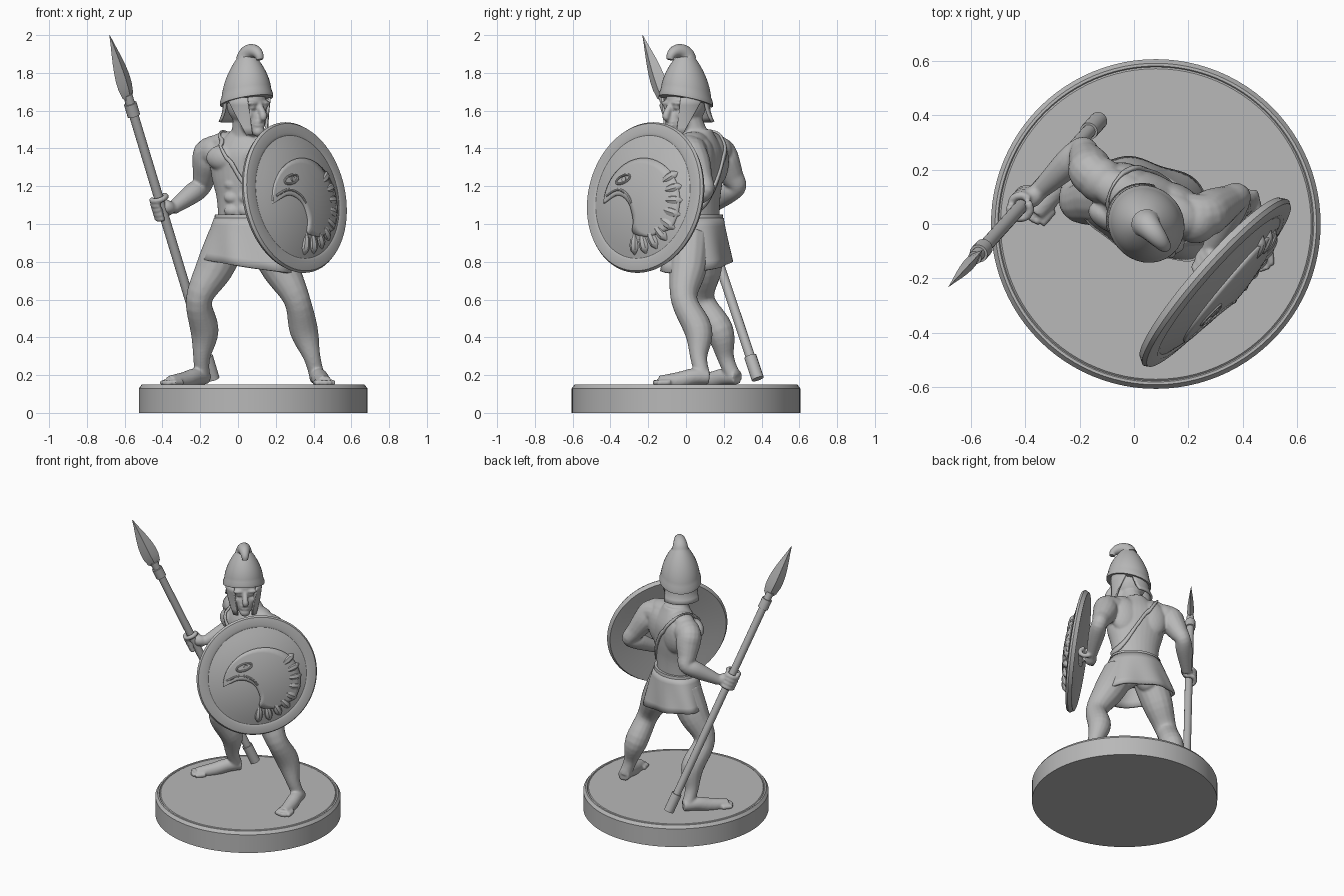
import bpy, bmesh
from math import sin, cos, pi, radians
from mathutils import Vector as V, Matrix

if "Cube" in bpy.data.objects:
    bpy.data.objects.remove(bpy.data.objects["Cube"])

GREY = (.48, .48, .48, 1)
stone = bpy.data.materials.new("stone_grey")
stone.use_nodes = True
stone.diffuse_color = GREY
stone.node_tree.nodes["Principled BSDF"].inputs["Base Color"].default_value = GREY
UP = V((0, 0, 1))


def finish(name, bm, angle=35, thickness=0):
    bmesh.ops.recalc_face_normals(bm, faces=bm.faces)
    mesh = bpy.data.meshes.new(name)
    bm.to_mesh(mesh)
    bm.free()
    mesh.materials.append(stone)
    part = bpy.data.objects.new(name, mesh)
    bpy.context.collection.objects.link(part)
    bpy.ops.object.select_all(action='DESELECT')
    part.select_set(True)
    bpy.context.view_layer.objects.active = part
    bpy.ops.object.shade_smooth_by_angle(angle=radians(angle))
    if thickness:
        solid = part.modifiers.new("thickness", 'SOLIDIFY')
        solid.thickness, solid.offset = thickness, 0
    return part


def skin(bm, rings, loop=True, caps=True):
    """Joins rows of points with quads."""
    rows = [[bm.verts.new(point) for point in row] for row in rings]
    count = len(rows[0])
    for low_row, high_row in zip(rows, rows[1:]):
        for i in range(count if loop else count - 1):
            j = (i + 1) % count
            bm.faces.new((low_row[i], low_row[j], high_row[j], high_row[i]))
    if caps:
        bm.faces.new(rows[0])
        bm.faces.new(rows[-1])


def ring(center, u, v, count=32):
    turns = [2 * pi * i / count for i in range(count)]
    return [center + u * cos(turn) + v * sin(turn) for turn in turns]


def spline(points, steps=5):
    p = [points[0] * 2 - points[1], *points, points[-1] * 2 - points[-2]]
    out = []
    for a, b, c, d in zip(p, p[1:], p[2:], p[3:]):
        for t in (i / steps for i in range(steps)):
            out.append(b + ((c - a) * t + (2 * a - 5 * b + 4 * c - d) * t * t
                            + (3 * b - a - 3 * c + d) * t * t * t) / 2)
    return out + [points[-1]]


def tube(bm, points, radii, count=16, steps=5):
    """Round tube through points; steps=1 keeps it straight."""
    path = spline([V((*point, r)) for point, r in zip(points, radii)], steps)
    rings, u = [], None
    for i, q in enumerate(path):
        along = (path[min(i + 1, len(path) - 1)] - path[max(i - 1, 0)]).to_3d().normalized()
        u = along.orthogonal() if u is None else u - along * u.dot(along)
        u.normalize()
        rings.append(ring(q.to_3d(), u * q.w, along.cross(u) * q.w, count))
    skin(bm, rings)


class Frame:
    """Local axes: side (own left), forward, up."""
    def __init__(self, center, yaw):
        self.center = V(center)
        self.side = V((cos(yaw), sin(yaw), 0))
        self.front = V((sin(yaw), -cos(yaw), 0))

    def at(self, side, front, z):
        return self.center + self.side * side + self.front * front + UP * z

    def ellipse(self, front, z, width, depth, count=32, tilt=0):
        return ring(self.at(0, front, z), self.side * width, self.front * depth + UP * tilt, count)

    def blob(self, bm, place, width, depth, height):
        size = Matrix((self.side * width, self.front * depth, UP * height)).transposed().to_4x4()
        bmesh.ops.create_icosphere(bm, subdivisions=3, radius=1,
                                   matrix=Matrix.Translation(self.at(*place)) @ size)


torso = Frame((.04, .06, 0), radians(-23))
head = Frame((.045, 0, 0), radians(40))

# Base
bm = bmesh.new()
middle = V((.08, 0, 0))
skin(bm, [ring(middle + UP * z, V((r, 0, 0)), V((0, r, 0)), 96)
          for r, z in ((.605, 0), (.605, .13), (.59, .15), (.58, .15), (.576, .145), (.57, .15))])
finish("round_base", bm, 20)

# Spear
butt, tip = V((-.13, .38, .18)), V((-.68, -.23, 2))
axis = (tip - butt).normalized()
wide = axis.cross(V((1, -1, 0))).normalized()
thin = axis.cross(wide)
bm = bmesh.new()
for start, end, radius in ((0, .13, .033), (.1, 1.65, .025), (1.53, 1.6, .034)):
    tube(bm, [butt + axis * start, butt + axis * end], [radius, radius], steps=1)
finish("spear_shaft", bm)
bm = bmesh.new()
blade = []
for t in (i / 8 for i in range(9)):
    half = max(.002, .055 * sin(pi * t ** .6))
    blade.append(ring(tip - axis * .4 * (1 - t), wide * half, thin * half * .4, 4))
skin(bm, blade)
finish("spear_blade", bm, 15)

# Body: overlapping muscles fused into one skin
bm = bmesh.new()
widths = spline([V((w, 0)) for w in (.15, .15, .16, .19, .19, .07)])
skin(bm, [torso.ellipse(0, .9 + .6 * i / (len(widths) - 1), w.x, .05 + .4 * w.x)
          for i, w in enumerate(widths)])
for s in (-1, 1):
    torso.blob(bm, (.09 * s, .08, 1.35), .1, .055, .07)      # chest
    torso.blob(bm, (.09 * s, -.07, 1.33), .1, .06, .13)      # shoulder blade
    torso.blob(bm, (.07 * s, -.04, .9), .08, .08, .1)        # seat
    torso.blob(bm, (.1 * s, -.02, 1.43), .12, .075, .06)     # neck base
    torso.blob(bm, (.19 * s, -.03, 1.385), .085, .085, .085)   # shoulder cap
    for row in range(3):
        torso.blob(bm, (.04 * s, .1, 1.07 + .07 * row), .04, .025, .03)
neck = torso.at(0, 0, 1.4)
tube(bm, [neck, neck.lerp(head.at(0, 0, 1.6), .5), head.at(0, 0, 1.6)], (.095, .075, .07))


def arm(shoulder, elbow, wrist):
    tube(bm, [shoulder.lerp(torso.at(0, 0, shoulder.z), .5), shoulder, shoulder.lerp(elbow, .3),
              shoulder.lerp(elbow, .7), elbow, elbow.lerp(wrist, .3), wrist],
         (.08, .08, .08, .063, .05, .055, .034))


def leg(hip, knee, ankle, toe):
    ahead = (toe - ankle) * V((1, 1, 0))
    ahead.normalize()
    across = UP.cross(ahead)
    tube(bm, [hip, hip.lerp(knee, .5), knee + ahead * .01, knee.lerp(ankle, .4) - ahead * .03,
              knee.lerp(ankle, .75), ankle], (.11, .1, .07, .075, .045, .04))
    heel = ankle - ahead * .03
    tube(bm, [heel, heel.lerp(toe, .3) + UP * .01, heel.lerp(toe, .6), toe], (.04, .045, .045, .037))
    for i in range(-2, 3):
        root = toe + across * .021 * i
        tube(bm, [root - ahead * .05, root + ahead * (.035 - .004 * i * i)], (.017, .014), 10)


def hand(wrist, grip, along):
    u = wrist - grip
    u = (u - along * u.dot(along)).normalized()
    v = along.cross(u)
    tube(bm, [wrist, grip + u * .03, grip + (u + v) * .02], (.034, .038, .034))
    for i in range(5):
        knuckle = grip + along * .026 * (i - 1.5)
        turns = [k * .8 * (-1 if i == 4 else 1) for k in range(6)]
        tube(bm, [knuckle + (u * cos(a) + v * sin(a)) * .04 for a in turns], [.0155] * 6, 10)


right_wrist, left_wrist = V((-.35, .12, 1.08)), V((.28, -.1, 1.06))
arm(V((-.15, .18, 1.38)), V((-.19, .27, 1.2)), right_wrist)
arm(V((.25, .03, 1.38)), V((.38, .1, 1.18)), left_wrist)
hand(right_wrist, butt + axis * .985, axis)
hand(left_wrist, left_wrist - V((0, .05, 0)), V((.6, .7, .3)).normalized())
leg(V((-.05, .09, .93)), V((-.2, .09, .6)), V((-.19, .25, .19)), V((-.36, .04, .16)))
leg(V((.14, .02, .93)), V((.31, 0, .6)), V((.42, .09, .19)), V((.46, -.14, .16)))

# Head and face
head.blob(bm, (0, 0, 1.64), .1, .115, .12)
head.blob(bm, (0, .05, 1.55), .07, .07, .085)
head.blob(bm, (0, .1, 1.49), .035, .03, .03)
tube(bm, [head.at(0, .1, 1.64), head.at(0, .14, 1.57), head.at(0, .11, 1.56)], (.016, .02, .016))
for lip in (1.522, 1.54):
    head.blob(bm, (0, .115, lip), .033, .014, .008)
for s in (-1, 1):
    head.blob(bm, (.04 * s, .1, 1.64), .04, .02, .013)
    head.blob(bm, (.04 * s, .1, 1.615), .02, .014, .009)
    head.blob(bm, (.05 * s, .075, 1.575), .03, .03, .03)
body = finish("body", bm)
fuse = body.modifiers.new("fuse", 'REMESH')
fuse.mode, fuse.voxel_size, fuse.use_smooth_shade = 'VOXEL', .0075, True
soften = body.modifiers.new("soften", 'SMOOTH')
soften.iterations, soften.factor = 3, .5

# Helmet: tilted dome with a rolled brim and a forward curling peak
bm = bmesh.new()
dome = []
for t in (i / 14 for i in range(13)):
    radius = .13 * (1 - t ** 2.1) + (.006 if t < .1 else 0)
    dome.append(head.ellipse(0, 1.65 + .29 * t, radius, radius * 1.08, tilt=.035 * (1 - t)))
skin(bm, dome)
curl = [pi * i / 6 for i in range(7)]
tube(bm, [head.at(0, .055 - .055 * cos(a), 1.87 + .045 * sin(a)) for a in curl],
     [.056 - .012 * a for a in curl])
finish("helmet", bm)


def helmet_flap(name, turns, spreads, bottom, flare):
    bm = bmesh.new()
    rows = []
    for t in (i / 5 for i in range(6)):
        turn = turns[0] + (turns[1] - turns[0]) * t
        spread = spreads[0] + (spreads[1] - spreads[0]) * t
        radius = .13 - .03 * t + flare * t * t
        angles = [turn + spread * (k / 8 - 1) for k in range(17)]
        rows.append([head.at(sin(a) * radius * .9, cos(a) * radius, 1.67 + (bottom - 1.67) * t)
                     for a in angles])
    skin(bm, rows, False, False)
    finish(name, bm, 40, .014)


helmet_flap("neck_guard", (pi, pi), (1.3, .95), 1.54, .05)
helmet_flap("left_cheek_guard", (1.2, .6), (.5, .15), 1.47, .015)
helmet_flap("right_cheek_guard", (-1.2, -.6), (.5, .15), 1.47, .015)

# Skirt with folds that deepen toward the hem
bm = bmesh.new()
rows = []
for t in (i / 6 for i in range(7)):
    row = []
    for a in (2 * pi * i / 72 for i in range(72)):
        fold = .008 * t * (cos(7 * a + 2 * t) + sin(4 * a) / 2)
        row.append(torso.at((.165 + .1 * t + fold) * cos(a) + .015 * t,
                            (.125 + .04 * t + fold) * sin(a), 1.03 - t * (.25 + .04 * cos(a))))
    rows.append(row)
skin(bm, rows, True, False)
finish("skirt", bm, 50, .016)

# Belt
bm = bmesh.new()
skin(bm, [torso.ellipse(0, z, r, r - .04, 40) for z, r in ((1, .165), (1, .174), (1.05, .168), (1.05, .158))])
finish("belt", bm)

# Shoulder strap, right shoulder to left hip, pulled onto the body
bm = bmesh.new()
around = [2 * pi * i / 64 for i in range(64)]
skin(bm, [[torso.at(.14 * cos(a), .17 * sin(a), 1.28 - .21 * cos(a) + edge) for a in around]
          for edge in (-.02, 0, .02)], True, False)
strap = finish("shoulder_strap", bm, 50)
fit = strap.modifiers.new("fit", 'SHRINKWRAP')
fit.target, fit.offset, fit.wrap_mode = body, .005, 'ABOVE_SURFACE'
solid = strap.modifiers.new("thickness", 'SOLIDIFY')
solid.thickness, solid.offset = .012, 0

# Shield
center, out = V((.3, -.215, 1.14)), V((.74, -.65, .16)).normalized()
across = UP.cross(out).normalized()
rise = out.cross(across)


def on_dome(u, v, lift=0):
    return center + across * u + rise * v + out * (.08 - (u * u + v * v) * .55 + lift)


bm = bmesh.new()
profile = [(.01, .02), (.34, -.02), (.39, -.025), (.404, 0), (.395, .015), (.345, .025)]
profile += [(r, .08 - r * r * .55) for r in (.33 - .04 * i for i in range(9))]
skin(bm, [ring(center + out * h, across * r, rise * r, 80) for r, h in profile])
finish("shield", bm, 30)

# Bird head relief: round crown above, hooked beak and throat below
lower = spline([V(p) for p in ((-.24, -.04), (-.13, 0), (-.04, -.04), (0, -.13), (0, -.2), (.1, -.22))])
last = len(lower) - 1
sweep = [pi - (pi + .6) * i / last for i in range(last + 1)]
crown = [V((.02 + .26 * cos(a), .24 * sin(a) - .04)) for a in sweep]
bm = bmesh.new()
skin(bm, [[on_dome(*a.lerp(b, k / 8), .001) for a, b in zip(crown, lower)] for k in range(9)], False, False)
finish("bird_head", bm, 40, .018)
bm = bmesh.new()
tube(bm, [on_dome(.05 * cos(a) - .1, .085 + .025 * sin(a + .5), .01) for a in around[::4] + [0]],
     [.007] * 17, 8, 1)
tube(bm, [on_dome(-.09, .085, lift) for lift in (0, .016)], (.014, .014), 10, 1)
tube(bm, [on_dome(p.x, p.y + .03, .008) for p in lower[1:13]], [.008] * 12, 8, 1)
finish("bird_eye_and_beak", bm, 40)
bm = bmesh.new()
for a in (.6 - .28 * i for i in range(9)):
    tube(bm, [on_dome(.01 + reach * cos(a), reach * sin(a) - .03, -.008) for reach in (.17, .21, .25, .28)],
         (.01, .026, .027, .008), 8)
finish("bird_feathers", bm, 40)
